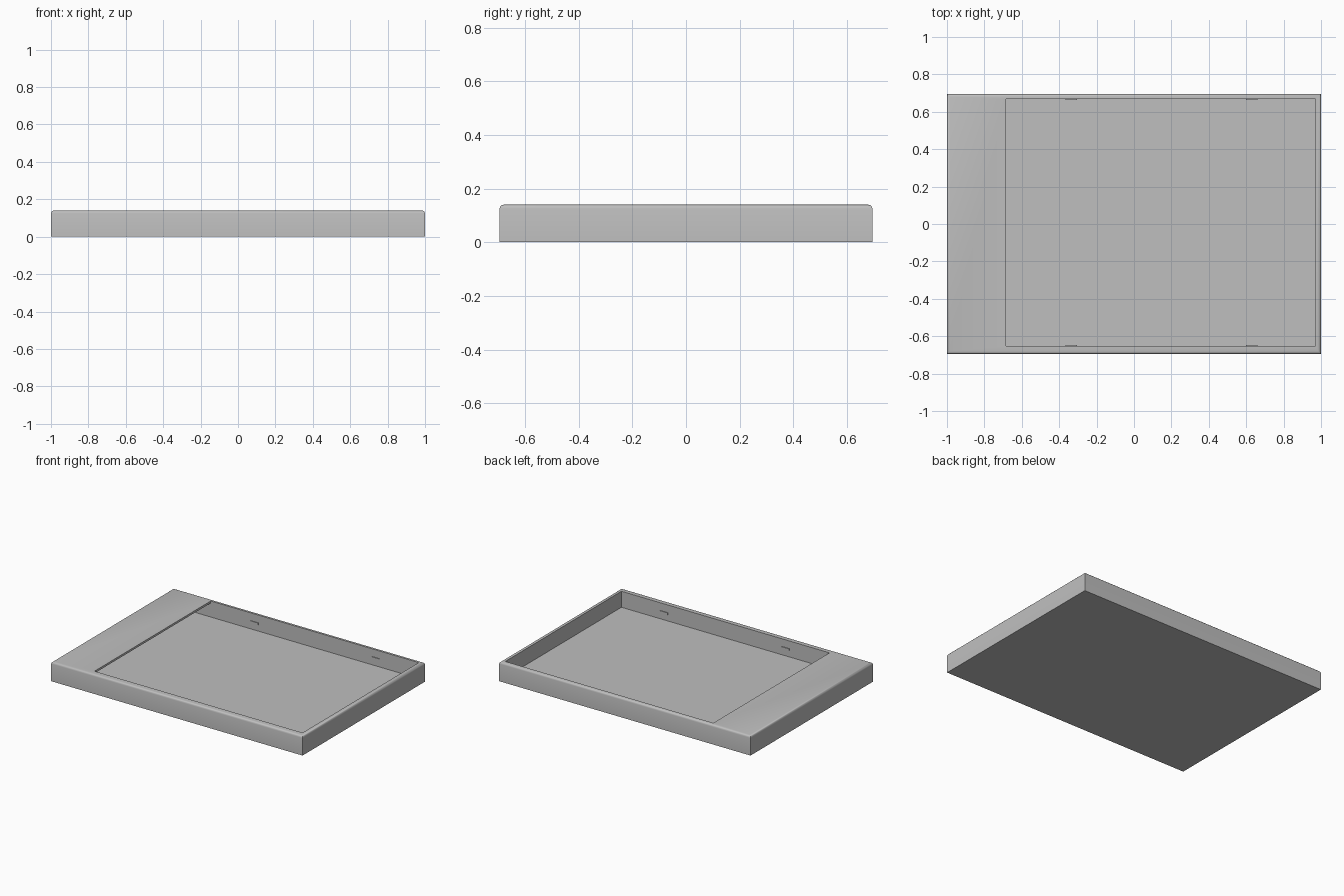
import bpy
import bmesh
from mathutils import Matrix, Vector

if "Cube" in bpy.data.objects:
    bpy.data.objects.remove(bpy.data.objects["Cube"])

# One plain grey for the whole model
GREY = (0.52, 0.52, 0.52, 1)
grey = bpy.data.materials.new("plain_grey")
grey.use_nodes = True
grey.diffuse_color = GREY
grey.node_tree.nodes["Principled BSDF"].inputs["Base Color"].default_value = GREY

LENGTH, WIDTH, HEIGHT = 2.0, 1.39, 0.14
FLOOR, LEDGE_UNDER, LEDGE_EDGE, INNER = 0.025, 0.125, -0.685, 0.97
BACK, FRONT = 0.668, -0.652


def finish(name, bm):
    bmesh.ops.recalc_face_normals(bm, faces=bm.faces)
    mesh = bpy.data.meshes.new(name)
    bm.to_mesh(mesh)
    bm.free()
    mesh.materials.append(grey)
    obj = bpy.data.objects.new(name, mesh)
    bpy.context.collection.objects.link(obj)
    return obj


def box(bm, size, centre):
    bmesh.ops.create_cube(bm, size=1, matrix=Matrix.Translation(centre) @ Matrix.Diagonal((*size, 1)))


# Tray body with rounded upper rim
bm = bmesh.new()
box(bm, (LENGTH, WIDTH, HEIGHT), (0, 0, HEIGHT / 2))
rim = [e for e in bm.edges if all(v.co.z > HEIGHT / 2 for v in e.verts)]
bmesh.ops.bevel(bm, geom=rim, offset=0.015, segments=3, profile=0.5, affect="EDGES")
tray = finish("tray_body", bm)

# Cavity profile: open at the top, running on beneath the thin ledge
profile = [(-INNER, FLOOR), (INNER, FLOOR), (INNER, 0.3), (LEDGE_EDGE, 0.3),
           (LEDGE_EDGE, LEDGE_UNDER), (-INNER, LEDGE_UNDER)]
bm = bmesh.new()
face = bm.faces.new([bm.verts.new((x, FRONT, z)) for x, z in profile])
side = bmesh.ops.extrude_face_region(bm, geom=[face])
bmesh.ops.translate(bm, vec=Vector((0, BACK - FRONT, 0)),
                    verts=[g for g in side["geom"] if isinstance(g, bmesh.types.BMVert)])
cutter = finish("cavity_cutter", bm)
cutter.hide_render = True

cut = tray.modifiers.new("cavity", "BOOLEAN")
cut.operation = "DIFFERENCE"
cut.solver = "EXACT"
cut.object = cutter
bpy.context.view_layer.objects.active = tray
tray.select_set(True)
bpy.ops.object.modifier_apply(modifier=cut.name)
bpy.data.objects.remove(cutter)
bpy.ops.object.shade_smooth_by_angle(angle=0.6)

# Small snap tabs on the long inner walls
for wall, y in (("back", BACK), ("front", FRONT)):
    for end, x in (("right", -0.335), ("left", 0.63)):
        bm = bmesh.new()
        box(bm, (0.06, 0.01, 0.014), (x, y, 0.078))
        finish(f"{wall}_{end}_snap_tab", bm)
